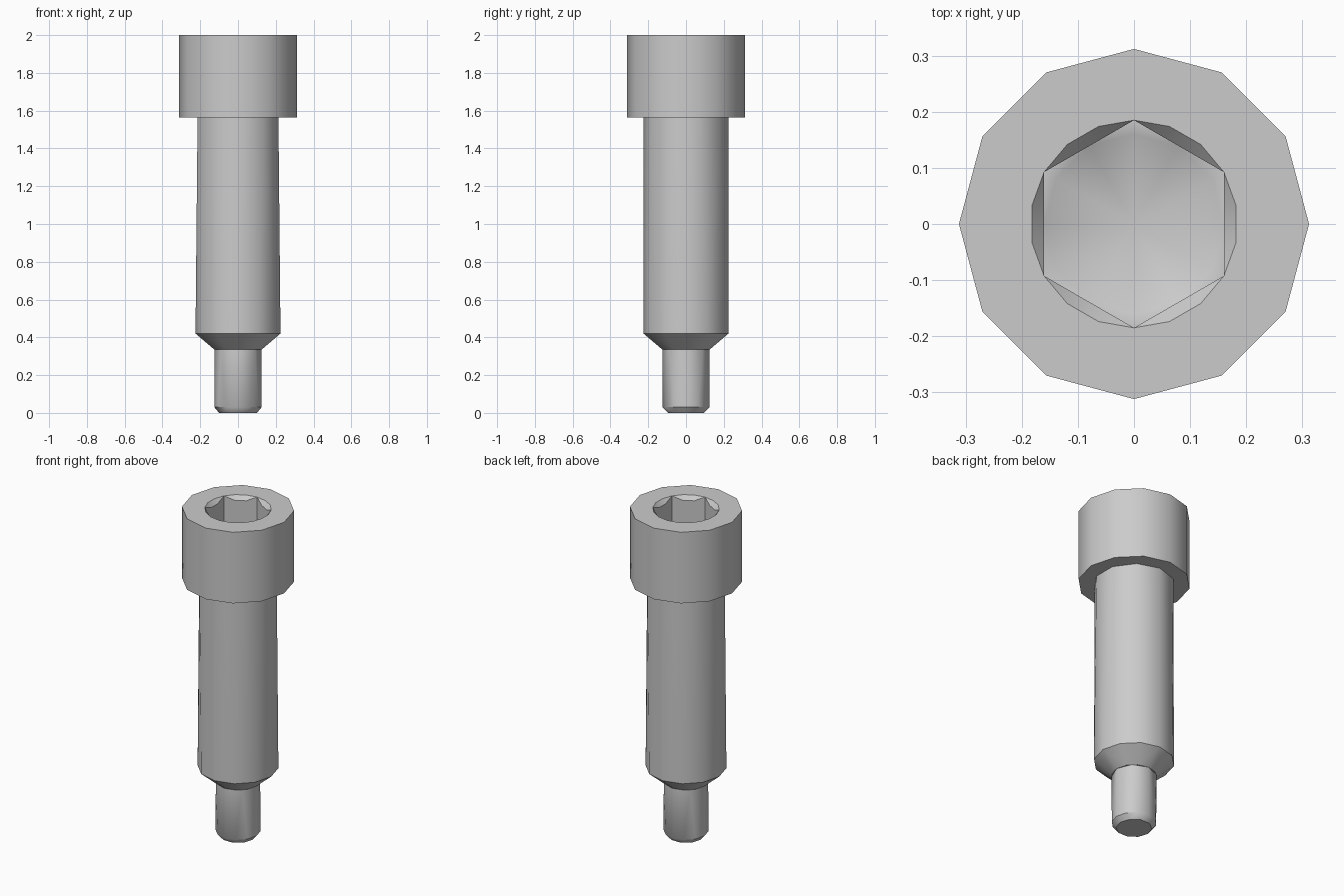
import bpy, bmesh
from math import sin, cos, radians, tau

cube = bpy.data.objects.get("Cube")
if cube:
    bpy.data.objects.remove(cube, do_unlink=True)

steel = bpy.data.materials.new("grey steel")
steel.use_nodes = True
GREY = (0.6, 0.6, 0.6, 1)
steel.diffuse_color = GREY
steel.node_tree.nodes["Principled BSDF"].inputs["Base Color"].default_value = GREY


def ring(bm, n, r, z, start=0.0):
    """Regular polygon of vertices, first one at the start angle in degrees."""
    a = radians(start)
    return [bm.verts.new((r * cos(a + tau * i / n), r * sin(a + tau * i / n), z))
            for i in range(n)]


def finish(bm, name):
    bmesh.ops.recalc_face_normals(bm, faces=bm.faces[:])
    mesh = bpy.data.meshes.new(name)
    bm.to_mesh(mesh)
    bm.free()
    mesh.materials.append(steel)
    obj = bpy.data.objects.new(name, mesh)
    bpy.context.collection.objects.link(obj)
    bpy.ops.object.select_all(action='DESELECT')
    obj.select_set(True)
    bpy.context.view_layer.objects.active = obj
    bpy.ops.object.shade_smooth_by_angle(angle=radians(35))


def turned_part(name, rings):
    """Convex solid stretched over rings of (sides, radius, z, start angle)."""
    bm = bmesh.new()
    for n, r, z, start in rings:
        ring(bm, n, r, z, start)
    bmesh.ops.convex_hull(bm, input=bm.verts[:])
    bmesh.ops.dissolve_limit(bm, angle_limit=radians(0.5),
                             verts=bm.verts[:], edges=bm.edges[:])
    finish(bm, name)


# Shank with tapered shoulder, and the chamfered dog point
turned_part("shank", [(10, 0.225, 1.565, 90), (12, 0.225, 0.42, 0), (12, 0.125, 0.335, 0)])
turned_part("dog_point", [(8, 0.125, 0.335, 0), (12, 0.125, 0.03, 0), (10, 0.1, 0, 0)])

# Head with hexagonal socket
TOP, FLOOR, SOCKET = 2.0, 1.78, 0.185
FLAT = SOCKET * cos(radians(30))
bm = bmesh.new()
lower = ring(bm, 12, 0.312, 1.565)
upper = ring(bm, 12, 0.312, TOP)
bm.faces.new(lower)
for i in range(12):
    j = (i + 1) % 12
    bm.faces.new((lower[i], lower[j], upper[j], upper[i]))

mouth = ring(bm, 18, SOCKET, TOP, 30)
corners = ring(bm, 6, SOCKET, FLOOR, 30)
rim = ring(bm, 12, FLAT, FLOOR, 30)
tip = bm.verts.new((0, 0, FLOOR - 0.09))
for k in range(6):
    n = (k + 1) % 6
    arc = [mouth[(3 * k + i) % 18] for i in range(4)]
    # Scalloped chamfer between the round mouth and the flat wall
    a, b = arc[0].co, arc[3].co
    low = [bm.verts.new(a.lerp(b, t)) for t in (0.33, 0.67)]
    for v in low:
        v.co.z = TOP - 0.025
    bm.faces.new((arc[0], arc[1], low[0]))
    bm.faces.new((arc[1], arc[2], low[1], low[0]))
    bm.faces.new((arc[2], arc[3], low[1]))
    # Wall, floor corner and drilled cone
    middle = rim[2 * k + 1]
    bm.faces.new((arc[0], low[0], low[1], arc[3], corners[n], middle, corners[k]))
    bm.faces.new((corners[k], middle, rim[2 * k], rim[2 * k - 1]))
    bm.faces.new((rim[2 * k], middle, tip))
    bm.faces.new((middle, rim[(2 * k + 2) % 12], tip))

# Flat annulus around the socket
loops = [bm.edges.get((r[i - 1], r[i])) for r in (upper, mouth) for i in range(len(r))]
bmesh.ops.triangle_fill(bm, edges=loops, use_beauty=True, use_dissolve=False)
finish(bm, "head")
